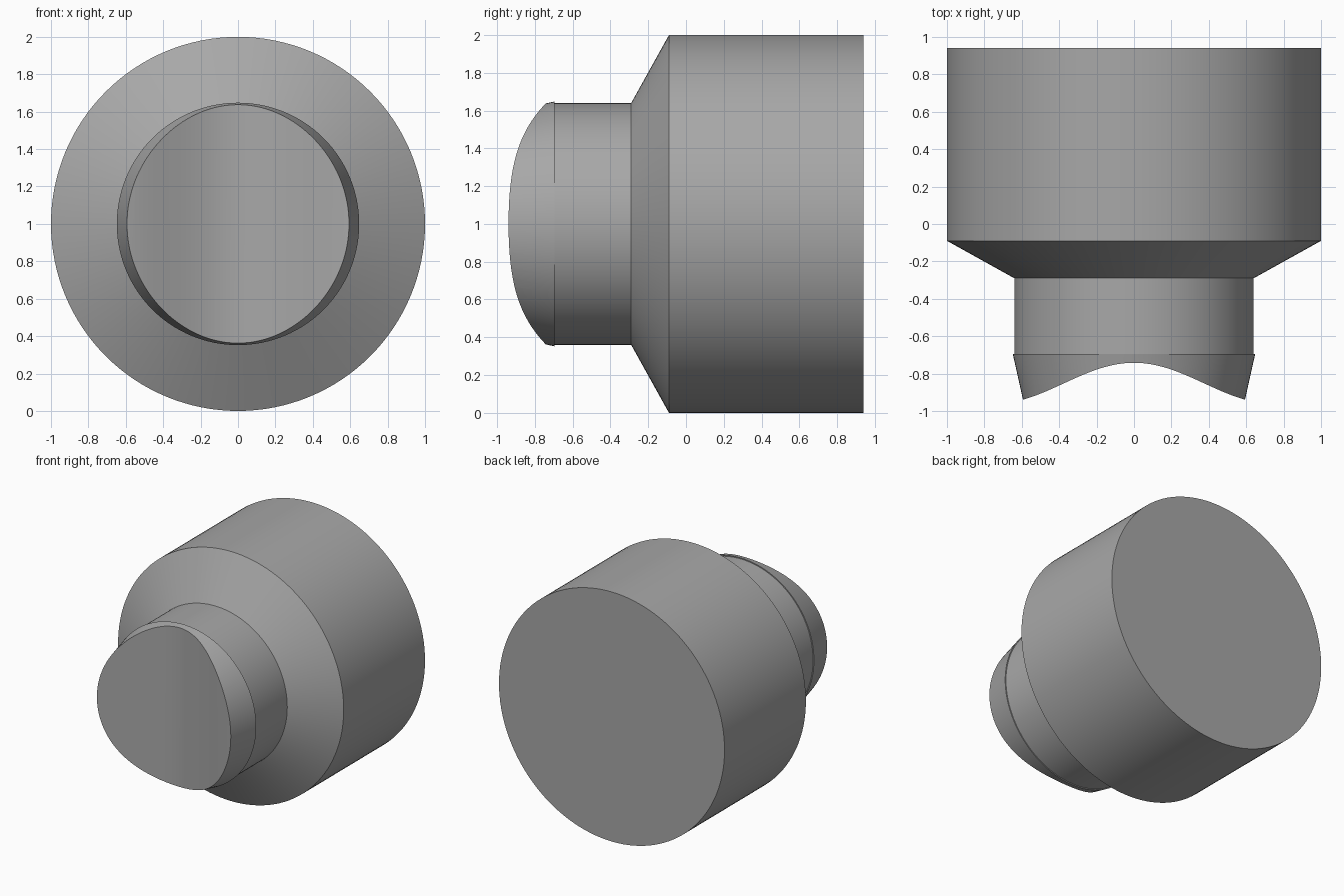
import bpy, bmesh
from math import cos, pi, radians
from mathutils import Matrix, Vector

default = bpy.data.objects.get("Cube")
if default:
    bpy.data.objects.remove(default, do_unlink=True)


def make_object(name, bm):
    bmesh.ops.recalc_face_normals(bm, faces=bm.faces)
    mesh = bpy.data.meshes.new(name)
    bm.to_mesh(mesh)
    bm.free()
    obj = bpy.data.objects.new(name, mesh)
    bpy.context.collection.objects.link(obj)
    return obj


def make_material(name, color):
    mat = bpy.data.materials.new(name)
    mat.use_nodes = True
    mat.diffuse_color = color
    mat.node_tree.nodes["Principled BSDF"].inputs["Base Color"].default_value = color
    return mat


def lathe_y(name, profile, height, segments=128):
    """Revolve (radius, y) points around a y axis at the given height."""
    bm = bmesh.new()
    verts = [bm.verts.new((r, y, 0)) for r, y in profile]
    edges = [bm.edges.new(pair) for pair in zip(verts, verts[1:])]
    bmesh.ops.spin(bm, geom=verts + edges, cent=(0, 0, 0), axis=(0, 1, 0),
                   angle=2 * pi, steps=segments)
    bmesh.ops.remove_doubles(bm, verts=bm.verts, dist=0.0005)
    # Close both flat ends
    bmesh.ops.holes_fill(bm, edges=[e for e in bm.edges if e.is_boundary])
    bmesh.ops.transform(bm, matrix=Matrix.Translation((0, 0, height)), verts=bm.verts)
    return make_object(name, bm)


dark_grey = make_material("dark_grey", (0.39, 0.39, 0.39, 1))

# Stepped body: wide drum, tapered shoulder, neck and slightly flared tip
body = lathe_y("stepped_body", [
    (1.0, 0.94), (1.0, -0.09), (0.64, -0.29), (0.64, -0.695),
    (0.648, -0.695), (0.56, -1.09)], height=1)
body.data.materials.append(dark_grey)

# Wave-shaped cutter that hollows the front of the tip into a saddle
half_width, steps = 0.75, 60
xs = [half_width * (2 * i / steps - 1) for i in range(steps + 1)]
outline = [(x, -0.742 - 0.11 * (1 - cos(pi * x / half_width))) for x in xs]
outline += [(half_width, -1.4), (-half_width, -1.4)]
bm = bmesh.new()
base = bm.faces.new([bm.verts.new((x, y, 0)) for x, y in outline])
grown = bmesh.ops.extrude_face_region(bm, geom=[base])["geom"]
bmesh.ops.translate(bm, vec=Vector((0, 0, 2)),
                    verts=[g for g in grown if isinstance(g, bmesh.types.BMVert)])
cutter = make_object("saddle_cutter", bm)
cutter.data.materials.append(dark_grey)
cutter.hide_render = True

cut = body.modifiers.new("saddle_cut", 'BOOLEAN')
cut.operation = 'DIFFERENCE'
cut.solver = 'EXACT'
cut.object = cutter
bpy.ops.object.select_all(action='DESELECT')
body.select_set(True)
bpy.context.view_layer.objects.active = body
bpy.ops.object.modifier_apply(modifier=cut.name)
bpy.data.objects.remove(cutter, do_unlink=True)

# Round walls shade smoothly, rims stay crisp
bpy.ops.object.shade_smooth_by_angle(angle=radians(12))
